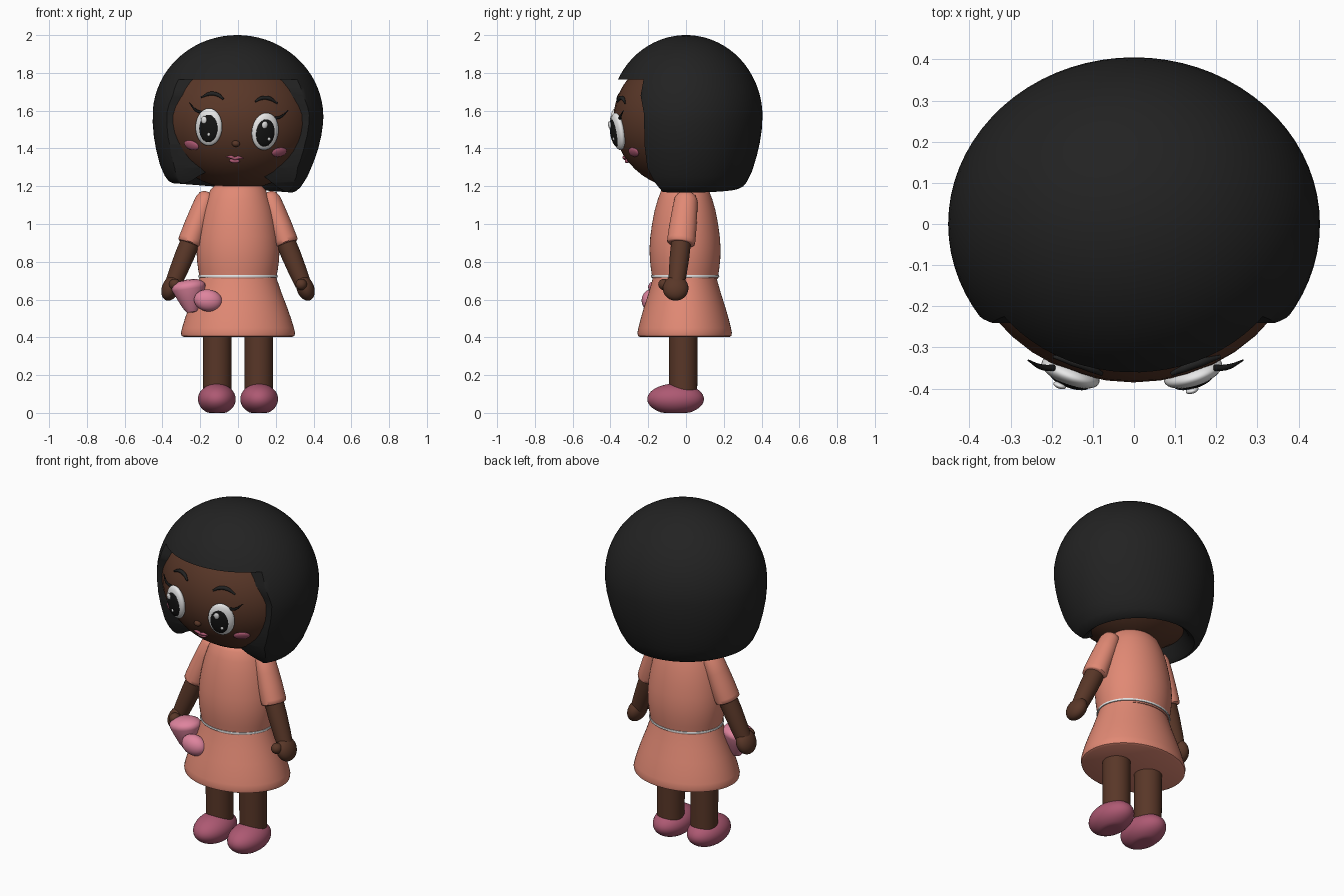
import bpy, bmesh
from math import sin, cos, pi, sqrt, radians
from mathutils import Matrix, Vector

cube = bpy.data.objects.get("Cube")
if cube:
    bpy.data.objects.remove(cube)


def material(name, r, g, b):
    m = bpy.data.materials.new(name)
    m.use_nodes = True
    m.diffuse_color = (r, g, b, 1)
    node = next(n for n in m.node_tree.nodes if n.type == 'BSDF_PRINCIPLED')
    node.inputs["Base Color"].default_value = (r, g, b, 1)
    node.inputs["Roughness"].default_value = 0.7
    return m


SKIN = material("brown skin", .1, .038, .021)
HAIR = material("black hair", .016, .016, .016)
DRESS = material("coral dress", .75, .25, .175)
SHOE = material("rose", .42, .1, .17)
PINK = material("light pink", .73, .23, .34)
WHITE = material("white", .8, .8, .8)
BLACK = material("eye black", .007, .007, .007)


def finish(name, bm, mat, matrix):
    bmesh.ops.transform(bm, matrix=matrix, verts=bm.verts)
    bmesh.ops.recalc_face_normals(bm, faces=bm.faces)
    mesh = bpy.data.meshes.new(name)
    bm.to_mesh(mesh)
    bm.free()
    mesh.materials.append(mat)
    ob = bpy.data.objects.new(name, mesh)
    bpy.context.collection.objects.link(ob)
    smooth(ob)
    return ob


def smooth(ob):
    bpy.ops.object.select_all(action='DESELECT')
    ob.select_set(True)
    bpy.context.view_layer.objects.active = ob
    bpy.ops.object.shade_smooth_by_angle(angle=radians(50))


def ellipsoid(name, centre, radii, mat, matrix=Matrix()):
    bm = bmesh.new()
    bmesh.ops.create_uvsphere(bm, u_segments=40, v_segments=24, radius=1)
    place = Matrix.Translation(centre) @ Matrix.Diagonal((*radii, 1))
    return finish(name, bm, mat, matrix @ place)


def lathe(name, profile, mat, matrix=Matrix(), scale=(1, 1), seg=56):
    """Spin (radius, height) pairs round z; radius 0 makes a pole."""
    bm = bmesh.new()
    rings = []
    for r, z in profile:
        n = 1 if r == 0 else seg
        rings.append([bm.verts.new((r * scale[0] * cos(2 * pi * i / seg),
                                    r * scale[1] * sin(2 * pi * i / seg), z)) for i in range(n)])
    for a, b in zip(rings, rings[1:]):
        for i in range(seg):
            quad = [a[i % len(a)], a[(i + 1) % len(a)], b[(i + 1) % len(b)], b[i % len(b)]]
            bm.faces.new(list(dict.fromkeys(quad)))
    return finish(name, bm, mat, matrix)


def tube(name, points, radii, mat, matrix):
    cu = bpy.data.curves.new(name, 'CURVE')
    cu.dimensions = '3D'
    cu.bevel_depth = 1
    cu.bevel_resolution = 3
    cu.use_fill_caps = True
    sp = cu.splines.new('BEZIER')
    sp.bezier_points.add(len(points) - 1)
    for bp, p, r in zip(sp.bezier_points, points, radii):
        bp.co, bp.radius = matrix @ Vector(p), r
        bp.handle_left_type = bp.handle_right_type = 'AUTO'
    cu.materials.append(mat)
    ob = bpy.data.objects.new(name, cu)
    bpy.context.collection.objects.link(ob)
    bpy.ops.object.select_all(action='DESELECT')
    ob.select_set(True)
    bpy.context.view_layer.objects.active = ob
    bpy.ops.object.convert(target='MESH')
    smooth(ob)


# Head, leaning slightly to its left
PIVOT = Vector((0, 0, 1.57))
TILT = Matrix.Translation(PIVOT) @ Matrix.Rotation(radians(4.5), 4, 'Y') @ Matrix.Translation(-PIVOT)
HEAD_C, HEAD_R = Vector((0, 0, 1.55)), Vector((.42, .385, .365))
ellipsoid("head", HEAD_C, HEAD_R, SKIN, TILT)


def on_face(x, z, lift=0.0):
    """Point on the front of the head, raised along -y."""
    k = 1 - (x / HEAD_R.x) ** 2 - ((z - HEAD_C.z) / HEAD_R.z) ** 2
    return Vector((x, -HEAD_R.y * sqrt(k) - lift, z))


def face_frame(x, z, lift=0.0):
    """Frame on the face whose -y axis points along the surface normal."""
    p = on_face(x, z)
    n = Vector([(p - HEAD_C)[i] / HEAD_R[i] ** 2 for i in range(3)]).normalized()
    turn = Vector((0, -1, 0)).rotation_difference(n).to_matrix().to_4x4()
    return TILT @ Matrix.Translation(p + n * lift) @ turn


# Bobbed hair: a dome with a tucked-in hem, cut open at the face
dome = [(sin(a * pi / 36), 1.57 + .43 * cos(a * pi / 36)) for a in range(19)]
hem = [(.99, 1.5), (.965, 1.43), (.925, 1.36), (.865, 1.28), (.8, 1.225),
       (.75, 1.2), (.7, 1.19), (.64, 1.21), (.5, 1.32), (0, 1.36)]
hair = lathe("hair", dome + hem, HAIR, TILT, (.452, .405), 72)
opening = [(-.6, 1.765), (-.225, 1.765), (-.24, 1.68), (-.222, 1.58), (-.22, 1.42),
           (-.205, 1.3), (-.165, 1.22), (-.1, 1.14), (-.1, 1.0), (-.6, 1.0)]
bm = bmesh.new()
side = bm.faces.new([bm.verts.new((-.6, y, z)) for y, z in opening])
ext = bmesh.ops.extrude_face_region(bm, geom=[side])
bmesh.ops.translate(bm, vec=(1.2, 0, 0), verts=[v for v in ext["geom"] if isinstance(v, bmesh.types.BMVert)])
cutter = finish("face_cutter", bm, HAIR, Matrix())
cutter.hide_render = True
cut = hair.modifiers.new("face opening", 'BOOLEAN')
cut.operation, cut.solver, cut.object = 'DIFFERENCE', 'EXACT', cutter
bpy.context.view_layer.objects.active = hair
bpy.ops.object.modifier_apply(modifier=cut.name)
bpy.data.objects.remove(cutter)
smooth(hair)

# Face features, mirrored
for s, label in ((1, "left"), (-1, "right")):
    eye = face_frame(s * .148, 1.502, .004)
    ellipsoid(label + "_eye_white", (0, 0, 0), (.074, .03, .1), WHITE, eye)
    ellipsoid(label + "_pupil", (-s * .004, -.018, -.004), (.052, .018, .074), BLACK, eye)
    ellipsoid(label + "_eye_glint", (-.018, -.034, .04), (.016, .008, .02), WHITE, eye)
    ellipsoid(label + "_small_glint", (.014, -.035, -.034), (.008, .006, .009), WHITE, eye)
    ellipsoid(label + "_cheek", (0, 0, 0), (.045, .012, .027), SHOE, face_frame(s * .233, 1.398))
    brow = [on_face(s * x, z, .004) for x, z in ((.085, 1.655), (.115, 1.675), (.155, 1.678), (.203, 1.655))]
    tube(label + "_eyebrow", brow, (.005, .01, .011, .004), HAIR, TILT)
    lash = [on_face(s * x, z, d) for x, z, d in ((.195, 1.575, .01), (.225, 1.585, .025), (.262, 1.622, .04))]
    tube(label + "_eyelash", lash, (.008, .007, .002), BLACK, TILT)
ellipsoid("nose", (0, 0, 0), (.021, .018, .017), SKIN, face_frame(0, 1.425))
lip = [on_face(x, z, .004) for x, z in ((-.045, 1.35), (-.018, 1.352), (0, 1.346), (.018, 1.352), (.045, 1.35))]
tube("upper_lip", lip, (.003, .009, .008, .009, .003), SHOE, TILT)
ellipsoid("lower_lip", (0, 0, 0), (.028, .014, .012), SHOE, face_frame(0, 1.334))

# Dress
torso = [(0, 1.21), (.55, 1.205), (.66, 1.18), (.76, 1.13), (.85, 1.07), (.92, 1.0), (.97, .93),
         (.99, .87), (.98, .81), (.95, .76), (.91, .71), (0, .7)]
lathe("dress_top", torso, DRESS, Matrix.Translation((0, -.005, 0)), (.222, .19))
skirt = [(0, .735), (.66, .73), (.69, .7), (.77, .63), (.86, .56), (.93, .5), (.98, .45),
         (1, .425), (.99, .408), (.95, .402), (0, .402)]
lathe("skirt", skirt, DRESS, Matrix.Translation((0, -.007, 0)), (.302, .25))
belt = [(.97, .718), (1.01, .718), (1.02, .723), (1.01, .729), (.97, .729), (.97, .718)]
lathe("belt", belt, WHITE, Matrix.Translation((0, -.005, 0)), (.207, .178))


def limb(name, start, end, profile, mat, scale=(1, 1)):
    """Lathe hung from start and aimed at end; heights run 0 to -1."""
    d = Vector(end) - Vector(start)
    turn = Vector((0, 0, -1)).rotation_difference(d).to_matrix().to_4x4()
    prof = [(r, z * d.length) for r, z in profile]
    lathe(name, prof, mat, Matrix.Translation(start) @ turn, scale, 36)


# Arms, legs and shoes, mirrored
sleeve = [(0, .17), (.025, .155), (.042, .1), (.053, 0), (.059, -.3), (.063, -.6),
          (.065, -.9), (.064, -.98), (.058, -1), (0, -1)]
forearm = [(0, .05), (.052, .04), (.052, -.3), (.048, -.7), (.043, -1), (0, -1.02)]
for s, label in ((1, "left"), (-1, "right")):
    shoulder, elbow, wrist = (s * .172, 0, 1.13), (s * .257, -.027, .895), (s * .345, -.05, .68)
    limb(label + "_sleeve", shoulder, elbow, sleeve, DRESS, (1, 1.15))
    limb(label + "_forearm", elbow, wrist, forearm, SKIN)
    lean = Matrix.Translation((s * .357, -.055, .66)) @ Matrix.Rotation(-s * .35, 4, 'Y')
    ellipsoid(label + "_hand", (0, 0, 0), (.046, .068, .068), SKIN, lean)
    ellipsoid(label + "_thumb", (s * .335, -.115, .68), (.03, .032, .03), SKIN)
    leg = [(0, .45), (.076, .45), (.075, .2), (.074, .07), (0, .07)]
    lathe(label + "_leg", leg, SKIN, Matrix.Translation((s * .11, -.015, 0)), seg=36)
    shoe = ellipsoid(label + "_shoe", (s * .112, -.055, .073), (.1, .15, .082), SHOE)
    for v in shoe.data.vertices:
        v.co.z = max(v.co.z, 0)

# Pink pouch in the right hand
pouch = [(0, -.092), (.03, -.088), (.048, -.06), (.07, -.01), (.088, .035), (.09, .05),
         (.08, .065), (.05, .08), (0, .086)]
lathe("pouch", pouch, PINK, Matrix.Translation((-.255, -.12, .622)) @ Matrix.Rotation(-.15, 4, 'Y'), (1, .9), 40)
ellipsoid("pouch_flap", (0, 0, 0), (.075, .05, .058), PINK,
          Matrix.Translation((-.158, -.185, .595)) @ Matrix.Rotation(.15, 4, 'Y'))
